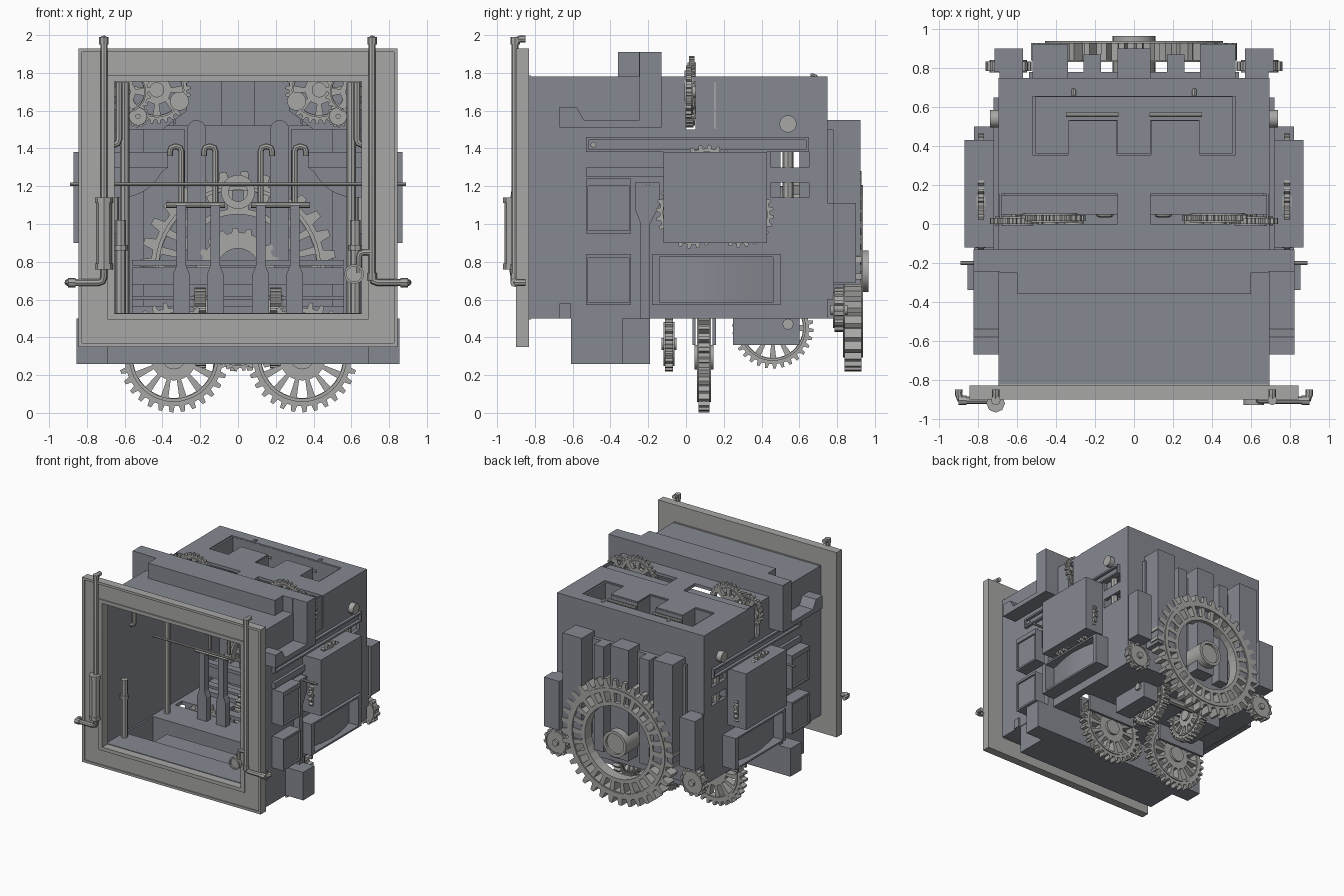
import bpy, bmesh, math
from mathutils import Vector

if "Cube" in bpy.data.objects:
    bpy.data.objects.remove(bpy.data.objects["Cube"])

TAU = math.tau

# Blue-grey castings and neutral metal
BODY = bpy.data.materials.new("casting")
BODY.diffuse_color = (.24, .25, .285, 1)
BODY.use_nodes = True
BODY.node_tree.nodes["Principled BSDF"].inputs["Base Color"].default_value = BODY.diffuse_color
METAL = bpy.data.materials.new("metal")
METAL.diffuse_color = (.39, .39, .38, 1)
METAL.use_nodes = True
METAL.node_tree.nodes["Principled BSDF"].inputs["Base Color"].default_value = METAL.diffuse_color
METAL_WORDS = ("front_frame", "trim", "gear_", "wheel", "pipe", "muffler", "gauge", "cane", "rod", "post", "arch",
               "tie", "hub", "pinion", "knob", "bolt", "valve", "axle", "disc", "drive_gear", "back_gear")


def finish(name, bm, mirror=False, smooth=False):
    bmesh.ops.remove_doubles(bm, verts=bm.verts, dist=1e-5)
    bmesh.ops.recalc_face_normals(bm, faces=bm.faces)
    me = bpy.data.meshes.new(name)
    bm.to_mesh(me)
    bm.free()
    me.shade_flat()
    if smooth:
        me.shade_smooth()
        me.set_sharp_from_angle(angle=math.radians(35))
    me.materials.clear()
    me.materials.append(METAL if any(w in name for w in METAL_WORDS) else BODY)
    ob = bpy.data.objects.new(name, me)
    bpy.context.collection.objects.link(ob)
    if mirror:
        ob.modifiers.new("mirror", 'MIRROR')
    return ob


def curve_to_bmesh(cu):
    ob = bpy.data.objects.new("temp", cu)
    bpy.context.collection.objects.link(ob)
    me = bpy.data.meshes.new_from_object(ob.evaluated_get(bpy.context.evaluated_depsgraph_get()))
    bm = bmesh.new()
    bm.from_mesh(me)
    bpy.data.objects.remove(ob)
    bpy.data.meshes.remove(me)
    return bm


def plate(name, axis, loops, lo, hi, mirror=False, smooth=False):
    """Extrude nested outlines along an axis: x uses (y,z), y uses (x,z), z uses (x,y)."""
    cu = bpy.data.curves.new("temp", 'CURVE')
    cu.dimensions, cu.fill_mode, cu.extrude = '2D', 'BOTH', (hi - lo) / 2
    for loop in loops:
        sp = cu.splines.new('POLY')
        sp.points.add(len(loop) - 1)
        for p, (u, v) in zip(sp.points, loop):
            p.co = (u, v, 0, 1)
        sp.use_cyclic_u = True
    bm = curve_to_bmesh(cu)
    for vert in bm.verts:
        u, v, w = vert.co
        w += (lo + hi) / 2
        vert.co = {'x': (w, u, v), 'y': (u, w, v), 'z': (u, v, w)}[axis]
    return finish(name, bm, mirror, smooth)


def rect(u0, u1, v0, v1):
    return [(u0, v0), (u1, v0), (u1, v1), (u0, v1)]


def arc(c, r, a0, a1, n):
    return [(c[0] + r * math.cos(a0 + (a1 - a0) * i / n), c[1] + r * math.sin(a0 + (a1 - a0) * i / n))
            for i in range(n + 1)]


def circle(c, r, n=32):
    return arc(c, r, 0, TAU, n)[:-1]


def box(name, x, y, z, mirror=False):
    return plate(name, 'z', [rect(*x, *y)], *z, mirror)


def disc(name, axis, c, r, lo, hi, mirror=False):
    return plate(name, axis, [circle(c, r)], lo, hi, mirror, True)


def gear(name, axis, c, r, lo, hi, teeth, spokes=10, mirror=False, win=(.42, .74), bore=0, sweep=TAU, hub=True):
    out = []
    for i in range(teeth):
        for f, k in ((0, .89), (.42, .89), (.54, 1), (.86, 1)):
            a = sweep * (i + f) / teeth
            out.append((c[0] + r * k * math.cos(a), c[1] + r * k * math.sin(a)))
    loops = [out]
    if sweep < TAU:
        out += arc(c, r * bore, sweep, 0, 24)
    elif bore:
        loops.append(circle(c, r * bore))
    for i in range(spokes):
        a0, a1 = sweep * (i + .2) / spokes, sweep * (i + .8) / spokes
        loops.append(arc(c, r * win[0], a0, a1, 3) + arc(c, r * win[1], a1, a0, 3))
    plate(name, axis, loops, lo, hi, mirror)
    if sweep == TAU:
        plate(name + "_rim", axis, [circle(c, r * (win[1] + .07), 40), circle(c, r * (win[1] + .01), 40)],
              lo - .008, hi + .008, mirror)
    if hub:
        disc(name + "_hub", axis, c, r * .22, lo - .02, hi + .02, mirror)


def pipe(name, pts, r, mirror=False):
    cu = bpy.data.curves.new("temp", 'CURVE')
    cu.dimensions, cu.bevel_depth, cu.bevel_resolution, cu.use_fill_caps = '3D', r, 2, True
    sp = cu.splines.new('POLY')
    path = [Vector(pts[0])]
    for a, b, c in zip(pts, pts[1:], pts[2:]):          # rounded elbows
        a, b, c = Vector(a), Vector(b), Vector(c)
        p, q = b + (a - b).normalized() * r * 1.6, b + (c - b).normalized() * r * 1.6
        path += [p, (p + q + 2 * b) / 4, q]
    path.append(Vector(pts[-1]))
    sp.points.add(len(path) - 1)
    for p, co in zip(sp.points, path):
        p.co = (*co, 1)
    return finish(name, curve_to_bmesh(cu), mirror, True)


# Front frame with raised trims
plate("front_frame", 'y', [rect(-.845, .845, .35, 1.93), rect(-.68, .68, .5, 1.78)], -.89, -.83)
plate("frame_outer_trim", 'y', [rect(-.845, .845, .35, 1.93), rect(-.825, .825, .37, 1.91)], -.9, -.89)
plate("frame_inner_trim", 'y', [rect(-.69, .69, .495, 1.785), rect(-.655, .655, .525, 1.755)], -.9, -.82)

# Main housing shell
plate("side_wall", 'x', [[(-.83, .5), (.75, .5), (.75, 1.78), (.155, 1.78), (.155, 1.5), (0, 1.5), (0, 1.78),
                          (-.83, 1.78)], rect(.45, .65, 1.14, 1.22), rect(.45, .65, 1.3, 1.38)], .665, .695, True)
comb = [(-.52, .655), (-.52, .355), (-.34, .355), (-.34, .53), (-.087, .53), (-.087, .355)]
comb += [(-u, v) for u, v in reversed(comb)]
plate("roof", 'z', [rect(-.69, .69, -.83, .75), comb, rect(-.68, -.085, 0, .155), rect(.085, .68, 0, .155)],
      1.755, 1.78)
plate("floor", 'z', [rect(-.69, .69, -.83, .75), rect(-.65, .65, -.59, -.22), rect(-.63, -.05, .05, .14),
                     rect(.05, .63, .05, .14), rect(-.25, -.15, .22, .7), rect(.15, .25, .22, .7)], .5, .53)
box("back_wall", (-.69, .69), (.7, .75), (.5, 1.78))

# Recess housings under the roof
plate("roof_recess_wall", 'z', [comb, [(u * .97, .365 + (v - .355) * .96) for u, v in comb]], 1.53, 1.77)
plate("roof_recess_floor", 'z', [comb], 1.52, 1.54)
pipe("roof_valve_rod", [(.08, .56, 1.74), (.35, .56, 1.74)], .012, True)
pipe("roof_valve", [(.31, .69, 1.75), (.31, .69, 1.785), (.31, .66, 1.785)], .012, True)

# Roof crossbeam and shoulder ledges
box("roof_beam_front", (-.6, .6), (-.36, -.25), (1.77, 1.91))
box("roof_beam_back", (-.69, .69), (-.25, -.13), (1.77, 1.91))
plate("shoulder_ledge", 'x', [[(-.67, 1.51), (-.67, 1.62), (-.58, 1.62), (-.54, 1.55), (-.245, 1.55),
                               (-.245, 1.91), (-.13, 1.91), (-.13, 1.51)]], .69, .825, True)

# Side wall equipment
box("side_housing", (.69, .87), (-.12, .43), (.9, 1.38), True)
for i, (c, r) in enumerate((((.11, 1.23), .19), ((.29, 1.05), .175), ((.03, 1.06), .19))):
    gear(f"side_gear_{i}", 'x', c, r, .77, .8, 24, 6, True, hub=False)
plate("side_rail_edge", 'x', [rect(-.53, .65, 1.38, 1.46), rect(-.515, .635, 1.395, 1.445)], .69, .72, True)
disc("side_rail_bolt", 'x', (-.49, 1.42), .015, .69, .71, True)
box("side_strip", (.69, .72), (-.53, -.12), (1.25, 1.3), True)
for i, z in enumerate((.95, .57)):
    plate(f"side_hatch_surround_{i}", 'x', [rect(-.53, -.29, z, z + .27 + .02 * (1 - i)),
                                           rect(-.52, -.3, z + .015, z + .25)], .69, .8, True)
    box(f"side_hatch_{i}", (.69, .785), (-.525, -.295), (z + .01, z + .255), True)
plate("side_cradle", 'x', [rect(-.18, .5, .57, .84), rect(-.14, .46, .585, .825)], .69, .82, True)
plate("side_cradle_tank", 'z', [[(.69, -.14), (.73, -.14), (.77, .05), (.78, .16), (.77, .28), (.73, .46),
                                 (.69, .46)]], .585, .825, True, True)
plate("side_wedge", 'x', [[(-.27, 1.22), (-.14, 1.22), (-.14, 1.1), (-.19, 1), (-.19, .5), (-.24, .5),
                           (-.24, 1), (-.27, 1.08)]], .69, .75, True)
disc("side_knob", 'x', (.54, 1.53), .045, .69, .74, True)
pipe("side_window_post", [(.66, .54, .95), (.66, .54, 1.38)], .03, True)
box("lower_corner_rib", (.69, .71), (-.67, -.61), (.5, .58), True)

# Sunken floor pit, with stepped skirt outside
pit = [(.69, -.61), (.69, -.34), (.855, -.34), (.855, -.19)]
pit += [(-u, v) for u, v in reversed(pit)]
plate("pit_skirt", 'z', [pit, rect(-.65, .65, -.59, -.22)], .26, .5)
box("pit_floor", (-.66, .66), (-.6, -.21), (.26, .285))
box("pit_block", (-.45, .45), (-.5, -.32), (.285, .47))

# Roof gear clusters
gear("roof_gear_large", 'y', (.43, 1.71), .18, .015, .045, 28, 8, True)
gear("roof_gear_outer", 'y', (.6, 1.7), .14, .0, .03, 20, 6, True)
gear("roof_gear_small", 'y', (.53, 1.57), .06, .0, .04, 14, 0, True)
disc("roof_gear_pinion", 'y', (.31, 1.65), .05, .0, .04, True)
plate("roof_bracket", 'y', [[(.085, 1.755), (.27, 1.755), (.27, 1.6), (.4, 1.5), (.69, 1.5), (.69, 1.755)]],
      .05, .15, True)

# Gears below and through the floor
gear("lower_wheel", 'y', (.34, .295), .292, .065, .125, 30, 14, True)
gear("center_wheel", 'y', (0, .365), .145, -.11, -.07, 20, 8)
gear("drive_gear", 'x', (.46, .45), .215, .17, .23, 30, 12, True)
box("bearing", (.14, .6), (.14, .16), (.36, .5), True)
box("bearing_front", (.14, .6), (.035, .05), (.36, .5), True)
box("drive_bracket", (.25, .4), (.25, .6), (.36, .5), True)
pipe("drive_axle", [(-.42, .54, .47), (.42, .54, .47)], .03)

# Back gear, columns and side blocks
gear("back_gear", 'y', (0, .75), .53, .84, .93, 36, 26, False, (.64, .79), .58, TAU, False)
plate("back_hub", 'y', [circle((0, .75), .11), circle((0, .75), .085)], .75, .965, False, True)
disc("back_hub_cap", 'y', (0, .75), .09, .75, .945)
box("back_column_center", (-.085, .085), (.75, .9), (.6, 1.55))
box("back_column_inner", (.17, .26), (.75, .87), (.6, 1.5), True)
box("back_column_outer", (.34, .52), (.75, .925), (.68, 1.55), True)
box("back_plate", (-.54, .54), (.75, .78), (.5, 1.5))
box("back_side_block", (.57, .715), (.78, .9), (.69, 1.11), True)
box("back_side_mount", (.57, .69), (.75, .78), (.6, 1.11), True)
gear("back_pinion", 'y', (.645, .545), .118, .785, .835, 12, 0, True)

# Interior machine
gear("inner_half_gear_large", 'y', (0, .76), .52, .56, .6, 14, 13, False, (.62, .8), .56, math.pi, False)
gear("inner_half_gear_small", 'y', (0, .76), .22, .4, .45, 9, 0, False, (.5, .7), .5, math.pi, False)
plate("inner_arch", 'y', [arc((0, .76), .44, 0, math.pi, 28) + arc((0, .76), .42, math.pi, 0, 28)], .5, .6)
plate("inner_top_disc", 'y', [circle((0, 1.17), .09), circle((0, 1.17), .05)], .45, .5)
box("inner_bench", (-.56, .56), (.36, .7), (.68, .77))
box("inner_bench_back", (-.56, .56), (.62, .7), (.53, .7))
for i, (z0, z1) in enumerate(((.53, .565), (.6, .62), (.78, .81))):
    box(f"inner_bar_{i}", (-.56, .56), (.34, .4), (z0, z1))
for i, x in enumerate((.12, .3)):
    plate(f"inner_column_{i}", 'y', [[(x - .045, .53), (x + .045, .53), (x + .045, .73), (x + .025, .78),
          (x + .025, 1.1), (x - .025, 1.1), (x - .025, .78), (x - .045, .73)]], -.06, 0, True)
    pipe(f"inner_cane_{i}", [(x, .05, 1.1), (x, .05, 1.41), (x + .06, .05, 1.41), (x + .06, .05, 1.36)], .016, True)
pipe("inner_column_tie", [(.07, -.03, 1.1), (.38, -.03, 1.1)], .016, True)
plate("inner_pillar", 'y', [rect(.17, .27, .8, 1.45)[:2] + arc((.22, 1.5), .05, 0, math.pi, 8)], .4, .5, True)
box("inner_back_panel", (.28, .5), (.6, .7), (.53, 1.5), True)
box("inner_side_shelf", (.37, .665), (.2, .5), (1.3, 1.38), True)
plate("inner_side_bin", 'y', [[(.665, 1.3), (.37, 1.3)] + arc((.62, 1.38), .24, math.pi * 1.15, math.pi * 1.5, 8)
                              + [(.665, 1.14)]], .25, .45, True)
pipe("inner_post", [(.62, -.65, .53), (.62, -.65, 1.02)], .028, True)
pipe("inner_post_collar", [(.62, -.65, .86), (.62, -.65, .89)], .036, True)
pipe("inner_tall_post", [(.6, -.1, .53), (.6, -.1, 1.75)], .025, True)
pipe("inner_upper_pipe", [(.63, -.5, 1.75), (.63, -.5, 1.42), (.66, -.5, 1.42)], .018, True)
pipe("cross_rod", [(-.89, -.2, 1.21), (.89, -.2, 1.21)], .01)

# Front pipework
pipe("left_pipe_upper", [(-.71, -.85, 1.98), (-.71, -.905, 1.98), (-.71, -.905, 1.16), (-.71, -.92, 1.1)], .019)
pipe("left_muffler", [(-.71, -.92, .78), (-.71, -.92, 1.12)], .042)
for i, z in enumerate((.76, 1.11)):
    pipe(f"left_muffler_collar_{i}", [(-.71, -.92, z), (-.71, -.92, z + .03)], .048)
pipe("left_pipe_lower", [(-.71, -.92, .78), (-.71, -.905, .69), (-.9, -.905, .69), (-.9, -.85, .69)], .019)
pipe("right_pipe", [(.71, -.85, 1.98), (.71, -.905, 1.98), (.71, -.905, .69), (.9, -.905, .69), (.9, -.85, .69)], .019)
pipe("right_pipe_branch", [(.71, -.905, .85), (.64, -.905, .85), (.64, -.905, .74)], .016)
plate("right_gauge", 'y', [circle((.615, .735), .052), circle((.615, .735), .04)], -.93, -.89, False, True)
disc("right_gauge_face", 'y', (.615, .735), .042, -.915, -.89)
for i, (x, z) in enumerate(((-.71, 1.97), (.71, 1.97), (-.88, .69), (.88, .69), (.71, .72))):
    d = (.02, 0) if z == .69 else (0, .02)
    pipe(f"pipe_coupling_{i}", [(x - d[0], -.905, z - d[1]), (x + d[0], -.905, z + d[1])], .025)
